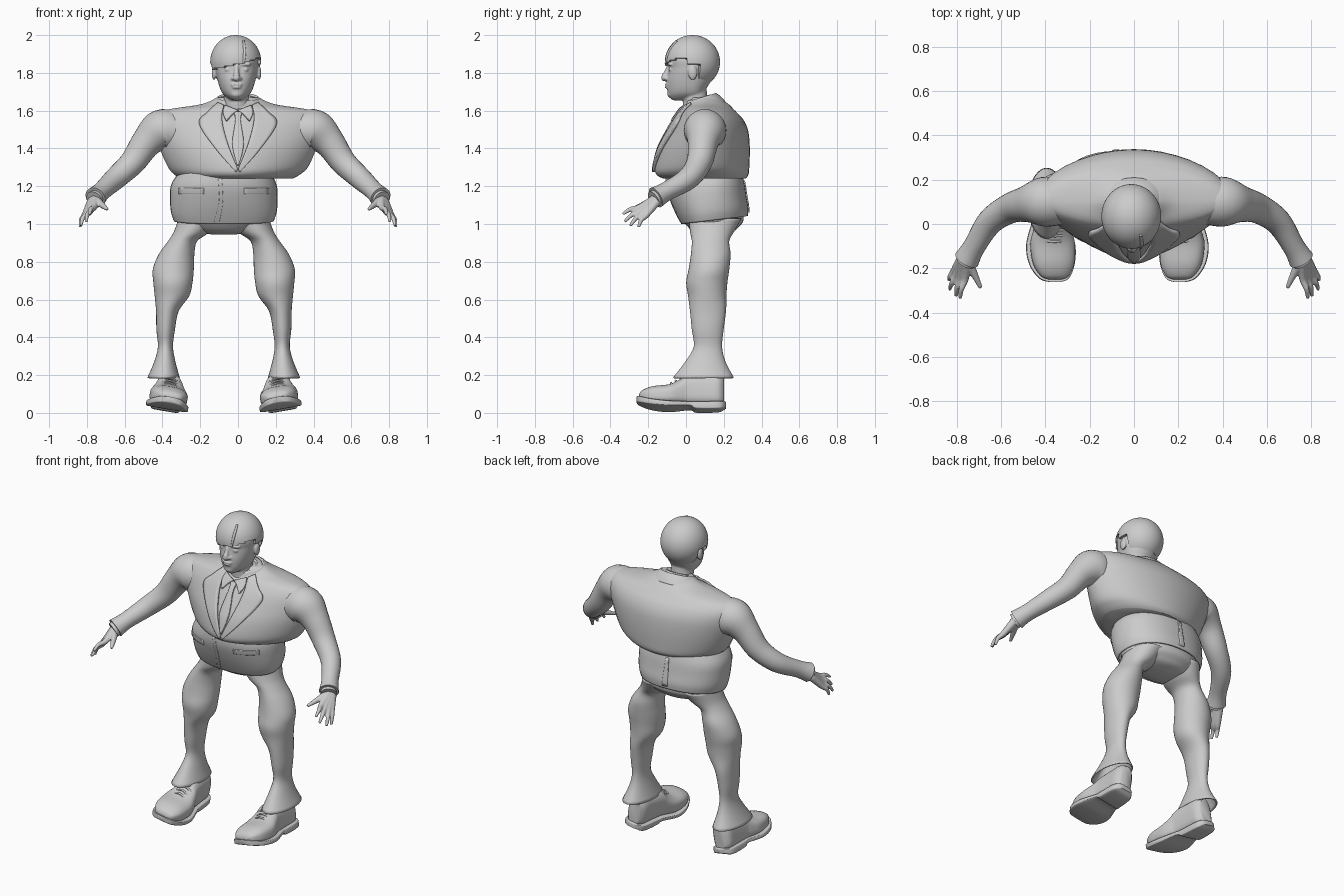
import bpy, bmesh, math
from mathutils import Vector, Matrix
from mathutils.bvhtree import BVHTree

if "Cube" in bpy.data.objects:
    bpy.data.objects.remove(bpy.data.objects["Cube"])

SEG = 40
C = -0.075          # centre line of hips and legs


def dense(rows, k=4):
    """Smooth (Catmull-Rom) interpolation of parameter rows."""
    out = []
    for i in range(len(rows) - 1):
        p0, p1, p2, p3 = rows[max(i - 1, 0)], rows[i], rows[i + 1], rows[min(i + 2, len(rows) - 1)]
        for j in range(k):
            t = j / k
            out.append([0.5 * (2 * b + (c - a) * t + (2 * a - 5 * b + 4 * c - d) * t * t
                               + (3 * b - a - 3 * c + d) * t ** 3) for a, b, c, d in zip(p0, p1, p2, p3)])
    return out + [list(rows[-1])]


def stack(rows, mid=None, nf=2, nb=2, along_y=False, k=4):
    """Rings from rows (height, x min, x max, front, back); along_y swaps y and z."""
    rings = []
    for h, x0, x1, f, b in dense(rows, k):
        m = (f + b) / 2 if mid is None else mid
        ring = []
        for i in range(SEG):
            a = 2 * math.pi * i / SEG
            c, s = math.cos(a), math.sin(a)
            n = nb if s > 0 else nf
            x = (x0 + x1) / 2 + (x1 - x0) / 2 * math.copysign(abs(c) ** (2 / n), c)
            y = m + ((b - m) if s > 0 else (m - f)) * math.copysign(abs(s) ** (2 / n), s)
            ring.append(Vector((x, h, y)) if along_y else Vector((x, y, h)))
        rings.append(ring)
    return rings


def tube(points, seg=20, k=4):
    """Rings along a path of (x, y, z, radius)."""
    p = dense(points, k)
    rings = []
    for i, q in enumerate(p):
        d = Vector(p[min(i + 1, len(p) - 1)][:3]) - Vector(p[max(i - 1, 0)][:3])
        rot = d.to_track_quat('Z', 'Y')
        rings.append([Vector(q[:3]) + rot @ Vector((math.cos(a) * q[3], math.sin(a) * q[3], 0))
                      for a in (2 * math.pi * j / seg for j in range(seg))])
    return rings


def add_loft(bm, rings, xf=lambda v: v, caps=True):
    vs = [[bm.verts.new(xf(v)) for v in r] for r in rings]
    n = len(vs[0])
    for a, b in zip(vs, vs[1:]):
        for i in range(n):
            bm.faces.new((a[i], a[(i + 1) % n], b[(i + 1) % n], b[i]))
    if caps:
        bm.faces.new(vs[0])
        bm.faces.new(vs[-1])


def add_ball(bm, centre, radii, seg=24):
    mat = Matrix.Translation(centre) @ Matrix.Diagonal((*radii, 1))
    bmesh.ops.create_uvsphere(bm, u_segments=seg, v_segments=seg * 2 // 3, radius=1, matrix=mat)


def finish(name, bm, voxel=None, solid=None):
    bmesh.ops.recalc_face_normals(bm, faces=bm.faces)
    me = bpy.data.meshes.new(name)
    bm.to_mesh(me)
    bm.free()
    ob = bpy.data.objects.new(name, me)
    bpy.context.collection.objects.link(ob)
    bpy.ops.object.select_all(action='DESELECT')
    ob.select_set(True)
    bpy.context.view_layer.objects.active = ob
    bpy.ops.object.shade_smooth_by_angle(angle=math.radians(45))
    if voxel:
        m = ob.modifiers.new("blend", 'REMESH')
        m.mode, m.voxel_size, m.use_smooth_shade = 'VOXEL', voxel, True
        s = ob.modifiers.new("soften", 'SMOOTH')
        s.factor, s.iterations = 0.5, 3
    if solid:
        m = ob.modifiers.new("thickness", 'SOLIDIFY')
        m.thickness, m.offset = solid, 0
    return ob


def part(name, rings, xf=lambda v: v, caps=True, **kw):
    bm = bmesh.new()
    add_loft(bm, rings, xf, caps)
    return finish(name, bm, **kw)


def patch(name, target, left, right, off=0.004, side=-1, solid=0.014, cols=6):
    """Cloth strip between two (x, z) edges, projected on a body part."""
    tree = BVHTree.FromPolygons([v.co for v in target.data.vertices], [p.vertices for p in target.data.polygons])
    bm = bmesh.new()
    rows = []
    for a, b in zip(dense(left, 6), dense(right, 6)):
        row = []
        for j in range(cols + 1):
            x, z = (a[i] + (b[i] - a[i]) * j / cols for i in (0, 1))
            hit = tree.ray_cast(Vector((x, side * 2, z)), Vector((0, -side, 0)))[0]
            row.append(bm.verts.new((x, (hit.y if hit else 0.05) + side * off, z)))
        rows.append(row)
    for r, q in zip(rows, rows[1:]):
        for j in range(cols):
            bm.faces.new((r[j], r[j + 1], q[j + 1], q[j]))
    return finish(name, bm, solid=solid)


# Jacket upper body, wide at the shoulders
torso = part("jacket_chest", stack([
    (1.24, -.30, .29, -.12, .315), (1.26, -.335, .325, -.155, .33), (1.30, -.37, .37, -.163, .335),
    (1.40, -.415, .415, -.14, .338), (1.49, -.445, .445, -.095, .33), (1.55, -.45, .45, -.06, .305),
    (1.59, -.42, .42, -.03, .27), (1.61, -.35, .35, -.015, .25), (1.635, -.19, .19, .005, .225),
    (1.67, -.11, .11, .02, .175)], mid=.1, nf=1.6, nb=1.95))

# Jacket skirt and trouser seat
skirt = part("jacket_skirt", stack([
    (1.27, -.31, .17, -.1, .29), (1.20, -.35, .20, -.10, .305), (1.12, -.355, .205, -.075, .315),
    (1.05, -.35, .20, -.045, .325), (1.0, -.335, .185, -.02, .322)], mid=.12, nf=2.3, nb=2.2),
    xf=lambda v: v + Vector((0, 0, .04 * max(0, (1.27 - v.z) / .27) * (v.y + .03) / .33)),
    caps=False, solid=.01)
part("trouser_seat", stack([
    (1.08, -.32, .17, -.03, .30), (1.02, -.325, .175, -.015, .305), (.985, -.29, .14, .01, .28),
    (.96, -.23, .08, .04, .25), (.945, -.14, -.01, .09, .19)], nf=2.2))

# Lapels, shirt front and tie
for s in (1, -1):
    patch("lapel", torso, [(s * .105, 1.64), (s * .16, 1.59), (s * .205, 1.53), (s * .12, 1.40), (s * .01, 1.275)],
          [(s * .075, 1.625), (s * .085, 1.57), (s * .075, 1.50), (s * .045, 1.40), (s * .0, 1.29)], .01)
    patch("shirt_collar_point", torso, [(s * .07, 1.625), (s * .08, 1.59), (s * .065, 1.55)],
          [(s * .0, 1.60), (s * .03, 1.58), (s * .06, 1.545)], .016)
patch("necktie", torso, [(-.022, 1.59), (-.014, 1.545), (-.03, 1.42), (-.004, 1.31)],
      [(.022, 1.59), (.014, 1.545), (.03, 1.42), (.004, 1.31)], .008)
patch("breast_pocket", torso, [(-.19, 1.525), (-.19, 1.51)], [(-.13, 1.52), (-.13, 1.505)], .003)

# Skirt details: front edge, pocket flaps, back vent
patch("front_overlap", skirt, [(-.105, 1.24), (-.10, 1.12), (-.13, 1.0)],
      [(-.085, 1.24), (-.08, 1.12), (-.10, 1.0)], .003, solid=.008)
for x in (-.31, .03):
    patch("pocket_flap", skirt, [(x, 1.19), (x, 1.16)], [(x + .13, 1.19), (x + .13, 1.16)], .003)
patch("back_vent", skirt, [(-.095, 1.23), (-.10, 1.06)], [(-.075, 1.23), (-.065, 1.06)], .004, side=1)

# Collars around the neck, higher at the back
shear = lambda v: v + Vector((0, 0, .3 * (v.y - .06)))
part("jacket_collar", stack([(1.60, -.155, .155, -.02, .205), (1.635, -.125, .125, .0, .18),
                             (1.66, -.105, .105, .012, .155)]), shear, caps=False, solid=.012)
part("shirt_collar", stack([(1.58, -.10, .10, -.03, .14), (1.665, -.078, .078, .005, .125)]),
     shear, caps=False, solid=.01)

# Head with neck, nose, ears, brows, eyes and lips blended together
X = -.008
bm = bmesh.new()
add_loft(bm, stack([
    (1.655, X - .03, X + .03, -.07, .08), (1.67, X - .052, X + .052, -.088, .09), (1.69, X - .073, X + .073, -.096, .097),
    (1.72, X - .088, X + .088, -.1, .11), (1.76, X - .1, X + .1, -.101, .135), (1.80, X - .109, X + .109, -.096, .155),
    (1.83, X - .113, X + .113, -.093, .165), (1.87, X - .117, X + .117, -.098, .168),
    (1.92, X - .107, X + .107, -.08, .15), (1.965, X - .07, X + .07, -.03, .1)], mid=.03, nf=2.2))
add_loft(bm, tube([(0, .06, 1.56, .075), (X, .05, 1.64, .068), (X, .04, 1.74, .066)]))
add_loft(bm, tube([(X, -.088, 1.84, .011), (X, -.104, 1.80, .014), (X, -.116, 1.775, .018), (X, -.105, 1.765, .012)], 14))
for s in (1, -1):
    add_ball(bm, (X + s * .018, -.103, 1.77), (.012, .015, .009))
    add_ball(bm, (X + s * .119, .035, 1.80), (.012, .024, .038))
    add_ball(bm, (X + s * .045, -.082, 1.845), (.034, .016, .009))
    add_ball(bm, (X + s * .043, -.08, 1.818), (.02, .013, .012))
for z, w in ((1.739, .032), (1.724, .026)):
    add_ball(bm, (X, -.099, z), (w, .013, .007))
add_ball(bm, (X, -.083, 1.688), (.03, .016, .018))
finish("head", bm, voxel=.0055)

# Smooth bowl of hair: tucked inside the head below the hairline
bm = bmesh.new()
centre = Vector((-.012, .034, 1.858))
add_ball(bm, centre, (.135, .146, .142), 64)
for v in bm.verts:
    fringe = 1.84 + .2 * v.co.x if v.co.x < .05 else 1.85 + .4 * (v.co.x - .05)
    line = fringe if v.co.y < 0 else (1.845 if v.co.y < .065 else 1.75)
    if v.co.z < line:
        v.co = centre + (v.co - centre) * .72
finish("hair", bm)
part("hair_parting", tube([(.03, -.108, 1.85, .005), (.035, -.092, 1.91, .008), (.03, -.05, 1.97, .006)], 10))

for s in (1, -1):
    flip = lambda v: Vector((s * v.x, v.y, v.z))
    leg_side = lambda v: Vector((C + s * (v.x - C), v.y, v.z))

    # Sleeve and shirt cuff
    part("sleeve", tube([(.33, .1, 1.49, .105), (.41, .1, 1.492, .112), (.485, .09, 1.43, .082), (.56, .07, 1.325, .068),
                         (.65, .01, 1.24, .059), (.72, -.1, 1.175, .050), (.755, -.16, 1.14, .058)], 28, 5), flip)
    part("shirt_cuff", tube([(.735, -.13, 1.155, .044), (.762, -.172, 1.13, .046)], 24), flip)

    # Hand: palm bones, fingers and thumb blended together
    bm = bmesh.new()
    knuckles = [((.762, -.245, 1.088), (.785, -.335, 1.052)), ((.782, -.242, 1.068), (.803, -.325, 1.012)),
                ((.80, -.230, 1.054), (.832, -.295, .990)), ((.812, -.212, 1.046), (.836, -.252, .983))]
    for i, (k, t) in enumerate(knuckles):
        w = (.757 + .006 * i, -.155, 1.138 - .006 * i)
        m = (Vector(k) + Vector(t)) / 2 + Vector((.006, -.004, .008))
        add_loft(bm, tube([(*w, .025), (*k, .017), (*m, .0125), (*t, .008)], 14), flip)
    add_loft(bm, tube([(.752, -.17, 1.128, .024), (.722, -.225, 1.102, .017), (.692, -.288, 1.078, .009)], 14), flip)
    finish("hand", bm, voxel=.005)

    # Trouser leg with flared hem
    part("trouser_leg", stack([
        (1.03, -.31, -.11, .02, .29), (.96, -.335, -.155, .025, .25), (.91, -.365, -.22, .035, .225),
        (.84, -.415, -.235, .03, .232), (.76, -.447, -.238, .018, .225), (.69, -.444, -.245, .005, .215),
        (.62, -.437, -.262, .015, .21), (.54, -.43, -.318, .025, .208), (.44, -.428, -.338, .035, .195),
        (.35, -.42, -.348, .045, .187), (.27, -.44, -.335, .0, .205), (.185, -.476, -.312, -.065, .25)]),
        leg_side, caps=False, solid=.008)

    # Shoe: rolled slightly so the outer edge lifts
    roll = Matrix.Translation((-.38, 0, .03)) @ Matrix.Rotation(.17, 4, 'Y') @ Matrix.Translation((.38, 0, -.02))
    shoe_xf = lambda v: leg_side(roll @ v)
    part("shoe_upper", stack([
        (-.25, -.395, -.335, .07, .085), (-.235, -.43, -.305, .055, .108), (-.18, -.465, -.28, .035, .13),
        (-.09, -.478, -.277, .03, .14), (-.03, -.465, -.295, .03, .168), (.01, -.455, -.31, .03, .198),
        (.1, -.452, -.322, .03, .205), (.17, -.45, -.33, .03, .205), (.20, -.425, -.355, .035, .19)],
        nf=4, nb=2.3, along_y=True), shoe_xf)
    part("shoe_sole", stack([
        (-.262, -.39, -.34, .05, .078), (-.245, -.435, -.30, .038, .072), (-.18, -.477, -.27, .02, .052),
        (-.09, -.488, -.266, .01, .04), (.02, -.46, -.30, .015, .04), (.055, -.46, -.308, .0, .04),
        (.17, -.457, -.32, .0, .042), (.205, -.43, -.345, .012, .045), (.213, -.41, -.37, .015, .04)],
        nf=8, nb=8, along_y=True), shoe_xf)

    # Laces
    for y, z in ((-.075, .150), (-.05, .162), (-.025, .176)):
        part("shoe_lace", tube([(-.425, y, z - .018, .006), (-.38, y - .004, z, .006), (-.335, y, z - .018, .006)], 8), shoe_xf)
